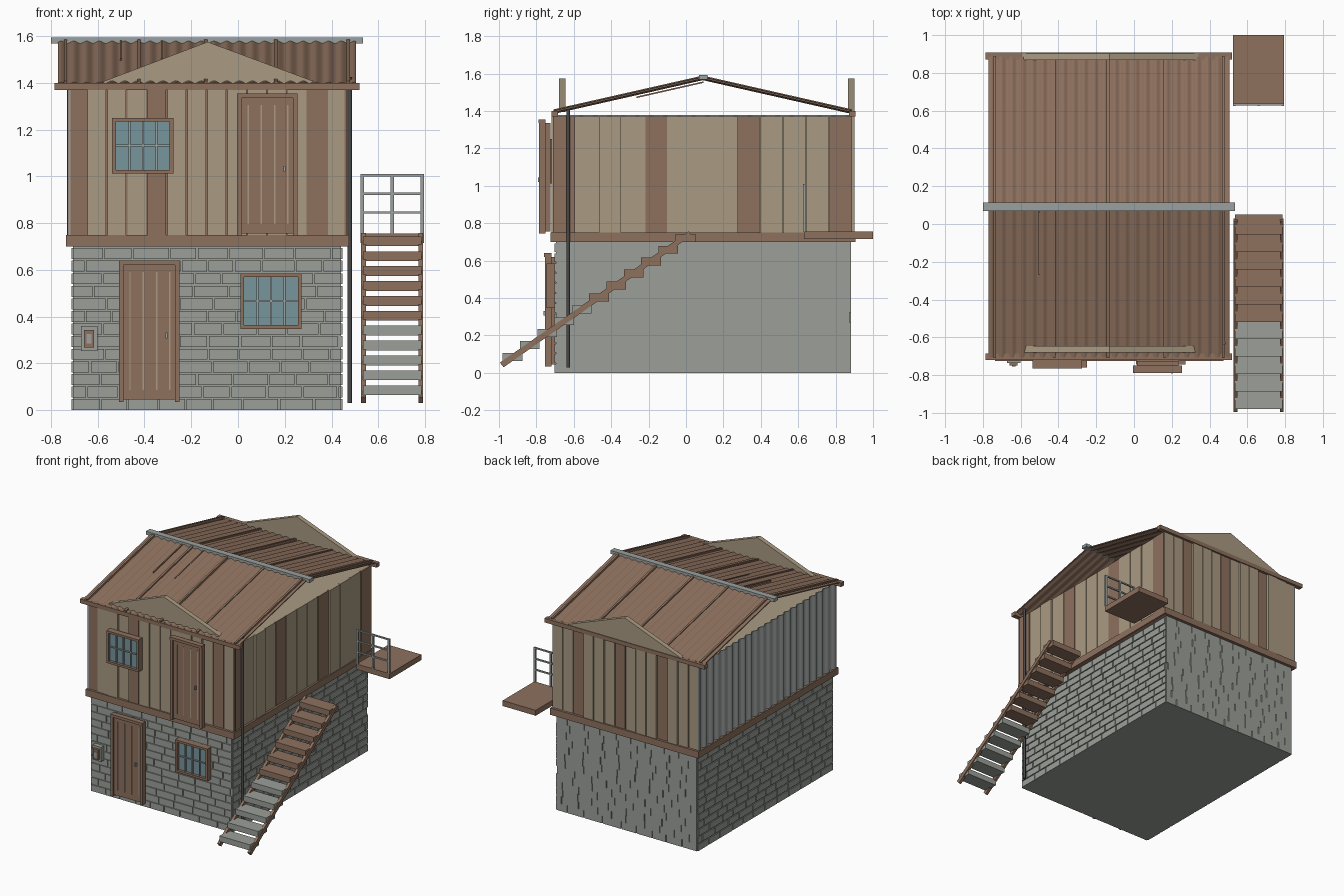
import bpy, bmesh, math, random
from mathutils import Vector

if "Cube" in bpy.data.objects:
    bpy.data.objects.remove(bpy.data.objects["Cube"])

random.seed(4)


def material(name, rgb):
    m = bpy.data.materials.new(name)
    lin = [(c / 255 / 12.92 if c < 11 else ((c / 255 + 0.055) / 1.055) ** 2.4) for c in rgb]
    m.diffuse_color = (*lin, 1)
    m.use_nodes = True
    m.node_tree.nodes["Principled BSDF"].inputs["Base Color"].default_value = m.diffuse_color
    return m


BROWN, CREAM, STONE, METAL, GLASS, DARK = range(6)
MATS = [material("wood brown", (142, 113, 94)), material("pale plank", (170, 155, 131)),
        material("stone grey", (155, 159, 152)), material("metal grey", (155, 161, 159)),
        material("window blue", (118, 150, 157)), material("dark iron", (74, 72, 74))]


def finish(name, bm, smooth=False):
    bmesh.ops.recalc_face_normals(bm, faces=bm.faces)
    me = bpy.data.meshes.new(name)
    bm.to_mesh(me)
    bm.free()
    for m in MATS:
        me.materials.append(m)
    ob = bpy.data.objects.new(name, me)
    bpy.context.collection.objects.link(ob)
    if smooth:
        bpy.context.view_layer.objects.active = ob
        ob.select_set(True)
        bpy.ops.object.shade_smooth_by_angle(angle=math.radians(40))
        ob.select_set(False)
    return ob


def prism(bm, pts, offset, mat):
    """Extrude a polygon by an offset vector."""
    off = Vector(offset)
    a = [bm.verts.new(p) for p in pts]
    b = [bm.verts.new(Vector(p) + off) for p in pts]
    n = len(a)
    faces = [bm.faces.new(a), bm.faces.new(b[::-1])]
    faces += [bm.faces.new((a[i], b[i], b[(i + 1) % n], a[(i + 1) % n])) for i in range(n)]
    for f in faces:
        f.material_index = mat


def box(bm, x0, x1, y0, y1, z0, z1, mat):
    prism(bm, [(x0, y0, z0), (x1, y0, z0), (x1, y1, z0), (x0, y1, z0)], (0, 0, z1 - z0), mat)


def part(name, *boxes):
    bm = bmesh.new()
    for b in boxes:
        box(bm, *b)
    return finish(name, bm)


def corrugated(name, start, across, run, up, period, amp, thick, mat):
    """Wavy sheet: waves go along 'across', straight along 'run'."""
    start, across, run, up = map(Vector, (start, across, run, up))
    n = int(across.length / period * 8)
    bm = bmesh.new()
    rows = []
    for lift in (0, thick):
        for k in (0, 1):
            rows.append([bm.verts.new(start + across * i / n + run * k + up * (
                lift + amp * math.sin(i / n * across.length / period * math.tau))) for i in range(n + 1)])
    lo0, lo1, hi0, hi1 = rows
    for i in range(n):
        for r, s in ((lo0, lo1), (hi0, hi1), (lo0, hi0), (lo1, hi1)):
            bm.faces.new((r[i], r[i + 1], s[i + 1], s[i]))
    for i in (0, n):
        bm.faces.new((lo0[i], lo1[i], hi1[i], hi0[i]))
    for f in bm.faces:
        f.material_index = mat
    return finish(name, bm, True)


# Ground floor: stone core with raised bricks
X0, X1, Y0, Y1 = -0.705, 0.44, -0.695, 0.875
part("stone_core", (X0, X1, Y0, Y1, 0, 0.70, STONE))
bm = bmesh.new()
ROWS, T = 13, 0.007
H = 0.70 / ROWS
for side in ("front", "back", "left", "right"):
    lo, hi = (X0, X1) if side in ("front", "back") else (Y0, Y1)
    gap = 0 if side == "back" else 0.007
    for r in range(ROWS):
        p = lo - (r % 2) * 0.06
        while p < hi:
            q = p + random.uniform(0.11, 0.16)
            a, b = max(p, lo), min(q - 0.007, hi)
            z0, z1 = r * H, (r + 1) * H - gap
            if b - a > 0.01:
                span = {"front": (a, b, Y0 - T, Y0), "back": (a, b, Y1, Y1 + T),
                        "left": (X0 - T, X0, a, b), "right": (X1, X1 + T, a, b)}[side]
                box(bm, *span, z0, z1, STONE)
            p = q
finish("stone_bricks", bm)

# Upper floor: core, floor band and plank cladding
part("upper_core", (-0.715, 0.455, -0.70, 0.88, 0.70, 1.37, CREAM))
part("floor_band", (-0.735, 0.475, -0.725, 0.905, 0.70, 0.75, BROWN))
bm = bmesh.new()
W = 1.2 / 14
for i in range(14):
    x = -0.73 + i * W
    d = random.choice((0.008, 0.014, 0.02))
    box(bm, x, x + W - 0.006, -0.70 - d, -0.70, 0.75, 1.37, BROWN if i in (0, 4, 12) else CREAM)
    box(bm, x, x + W - 0.006, 0.88, 0.88 + d, 0.75, 1.37, BROWN if i in (3, 7, 11) else CREAM)
    # dark seam strips between the front and back planks
    for y in (-0.7025, 0.88):
        box(bm, x + W - 0.006, x + W, y, y + 0.0025, 0.75, 1.37, BROWN)
W = 1.6 / 13
for i in range(13):
    y = -0.71 + i * W
    d = random.choice((0.006, 0.01, 0.015))
    box(bm, 0.455, 0.455 + d, y, y + W - 0.006, 0.75, 1.37, CREAM if i % 4 else BROWN)
finish("wall_planks", bm)
corrugated("metal_side_wall", (-0.716, -0.71, 0.75), (0, 1.6, 0), (0, 0, 0.63), (-1, 0, 0),
           0.075, 0.008, 0.008, METAL)

# Eave beams and front and back gable boards
for name, y in (("front", -0.72), ("back", 0.872)):
    part(name + "_eave_beam", (-0.785, 0.52, y, y + 0.035, 1.37, 1.40, BROWN))
    bm = bmesh.new()
    g = y + 0.04 if name == "front" else y - 0.005
    prism(bm, [(-0.605, g, 1.395), (0.355, g, 1.395), (-0.13, g, 1.575)], (0, 0.035, 0), CREAM)
    finish(name + "_gable_board", bm)

# Roof slopes with overlapping seam battens
RIDGE = Vector((0, 0.09, 1.57))
for name, eave in (("front", Vector((0, -0.705, 1.39))), ("back", Vector((0, 0.885, 1.39)))):
    run = RIDGE - eave
    up = Vector((1, 0, 0)).cross(run).normalized()
    up *= 1 if up.z > 0 else -1
    corrugated(name + "_roof", eave + Vector((-0.77, 0, 0)), (1.275, 0, 0), run, up,
               0.0545, 0.005, 0.008, BROWN)
    bm = bmesh.new()
    for x in (-0.745, -0.43, -0.145, 0.155, 0.465):
        p = eave + Vector((x, 0, 0))
        w = Vector((0.014, 0, 0))
        prism(bm, [p, p + w, p + w + up * 0.019, p + up * 0.019], run, BROWN)
    if name == "front":  # two loose slats on the slope, and the patch below
        for x in (-0.505, -0.33):
            p = eave + run * 0.55 + Vector((x, 0, 0))
            w = Vector((0.008, 0, 0))
            prism(bm, [p, p + w, p + w + up * 0.016, p + up * 0.016], run * 0.42, BROWN)
        p = eave + run * 0.55 + Vector((-0.505, 0, 0)) - up * 0.02
        w = Vector((0.183, 0, 0))
        prism(bm, [p, p + w, p + w + up * 0.008, p + up * 0.008], run * 0.45, BROWN)
    finish(name + "_roof_battens", bm)
part("ridge_cap", (-0.80, 0.535, 0.07, 0.115, 1.568, 1.593, METAL))

# Doors: frame, recessed leaf, plank gaps, handle
def door(name, x, z, y, h):
    w, f = 0.26, 0.02
    b = [(x, x + f, y, y + 0.035, z, z + h, BROWN), (x + w - f, x + w, y, y + 0.035, z, z + h, BROWN),
         (x, x + w, y - 0.004, y + 0.035, z + h - f, z + h, BROWN),
         (x + f, x + w - f, y + 0.012, y + 0.06, z + 0.01, z + h - f, BROWN),
         (x + 0.2, x + 0.208, y - 0.006, y + 0.012, z + h * 0.45, z + h * 0.49, METAL)]
    b += [(x + k, x + k + 0.006, y + 0.009, y + 0.012, z + 0.05, z + h - 0.05, CREAM)
          for k in (0.045, 0.102, 0.159, 0.215)]
    part(name, *b)


door("lower_door", -0.51, 0.035, -0.755, 0.605)
door("upper_door", -0.005, 0.745, -0.785, 0.61)


# Windows: frame, pane, glazing bars
def window(name, x, z, y):
    w, h, f = 0.262, 0.238, 0.016
    b = [(x, x + w, y, y + 0.045, z, z + f, BROWN), (x, x + w, y, y + 0.045, z + h - f, z + h, BROWN),
         (x, x + f, y, y + 0.045, z, z + h, BROWN), (x + w - f, x + w, y, y + 0.045, z, z + h, BROWN),
         (x + f, x + w - f, y + 0.02, y + 0.045, z + f, z + h - f, GLASS),
         (x + f, x + w - f, y + 0.012, y + 0.02, z + h / 2 - 0.004, z + h / 2 + 0.004, METAL)]
    b += [(x + w * k - 0.004, x + w * k + 0.004, y + 0.01, y + 0.02, z + f, z + h - f, METAL)
          for k in (0.28, 0.5, 0.72)]
    part(name, *b)


window("upper_window", -0.538, 1.012, -0.765)
window("lower_window", 0.01, 0.347, -0.745)

# Meter box and drain pipe
part("meter_box", (-0.672, -0.602, -0.735, -0.70, 0.253, 0.36, STONE),
     (-0.658, -0.616, -0.75, -0.735, 0.267, 0.343, BROWN),
     (-0.647, -0.627, -0.755, -0.75, 0.285, 0.325, METAL))
bm = bmesh.new()
prism(bm, [(0.478 + 0.01 * math.cos(a * math.tau / 10), -0.63 + 0.01 * math.sin(a * math.tau / 10), 0.03)
           for a in range(10)], (0, 0, 1.395), DARK)
finish("drain_pipe", bm, True)

# Outside stairs: sloping stringers, grey lower and brown upper treads
for name, x in (("left", 0.527), ("right", 0.772)):
    bm = bmesh.new()
    prism(bm, [(x, -0.995, 0.055), (x, -0.975, 0.03), (x, 0.03, 0.735), (x, 0.015, 0.757)],
          (0.02, 0, 0), BROWN)
    finish(name + "_stair_stringer", bm)
bm = bmesh.new()
for i in range(11):
    y, z = -0.98 + 0.0925 * i, 0.064 + 0.0637 * i
    box(bm, 0.535, 0.785, y, y + 0.105, z, z + 0.042, STONE if i < 5 else BROWN)
finish("stair_treads", bm)

# Landing with railing
part("landing", (0.525, 0.795, 0.63, 1.0, 0.715, 0.755, BROWN))
rail = [(x, x + 0.014, 0.626, 0.638, 0.755, 1.01, METAL) for x in (0.525, 0.653, 0.781)]
rail += [(0.525, 0.795, 0.627, 0.637, z, z + 0.01, METAL) for z in (0.84, 0.92, 1.0)]
part("landing_railing", *rail)
